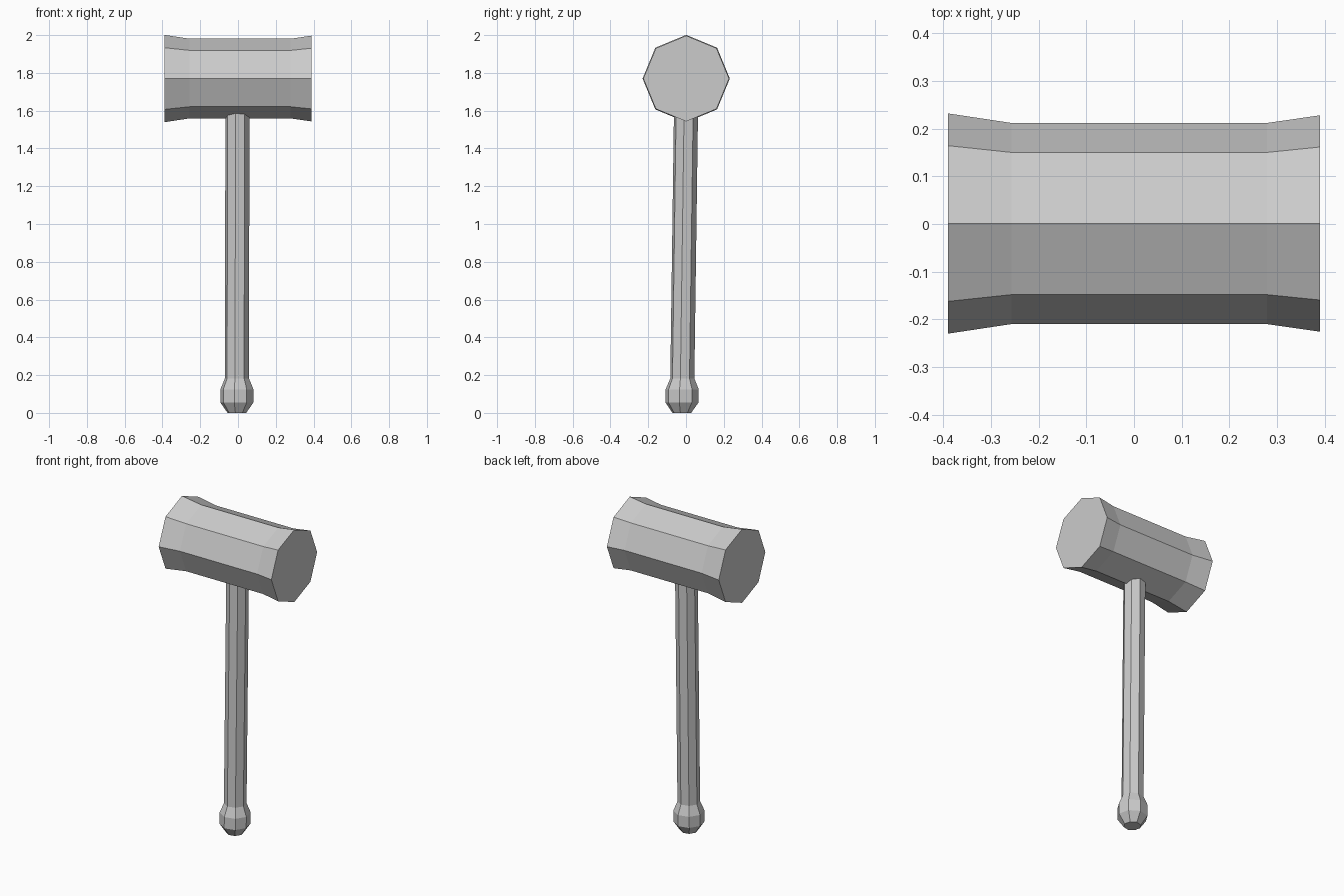
import bpy, bmesh
from math import cos, sin, radians

if "Cube" in bpy.data.objects:
    bpy.data.objects.remove(bpy.data.objects["Cube"])

SIDES = 8


def loft(name, rings):
    """Skin a list of eight-sided rings and cap both ends."""
    bm = bmesh.new()
    loops = [[bm.verts.new(p) for p in ring] for ring in rings]
    for a, b in zip(loops, loops[1:]):
        for i in range(SIDES):
            j = (i + 1) % SIDES
            bm.faces.new((a[i], a[j], b[j], b[i]))
    bm.faces.new(loops[0])
    bm.faces.new(loops[-1])
    bmesh.ops.recalc_face_normals(bm, faces=bm.faces)
    mesh = bpy.data.meshes.new(name)
    bm.to_mesh(mesh)
    bm.free()
    obj = bpy.data.objects.new(name, mesh)
    bpy.context.collection.objects.link(obj)
    return obj


def angles(twist):
    return [radians(twist + 360 / SIDES * i) for i in range(SIDES)]


# Head: octagonal barrel along x, flared at both striking faces
def head_ring(x, r):
    return [(x, 0.001 + r * cos(a), 1.77 + r * sin(a)) for a in angles(0)]


loft("mallet_head", [head_ring(x, r) for x, r in
                     [(-0.39, 0.231), (-0.257, 0.211), (0.279, 0.211), (0.39, 0.227)]])


# Handle with pommel: slightly twisted octagon leaning gently toward +y
def handle_ring(z, r):
    cx = -0.006 + 0.003 * z / 1.6
    cy = -0.022 + 0.022 * z / 1.6
    return [(cx + r * cos(a), cy + r * sin(a), z) for a in angles(-9)]


loft("handle", [handle_ring(z, r) for z, r in
                [(0.0, 0.05), (0.055, 0.0885), (0.125, 0.0885),
                 (0.183, 0.0645), (1.62, 0.0645)]])
